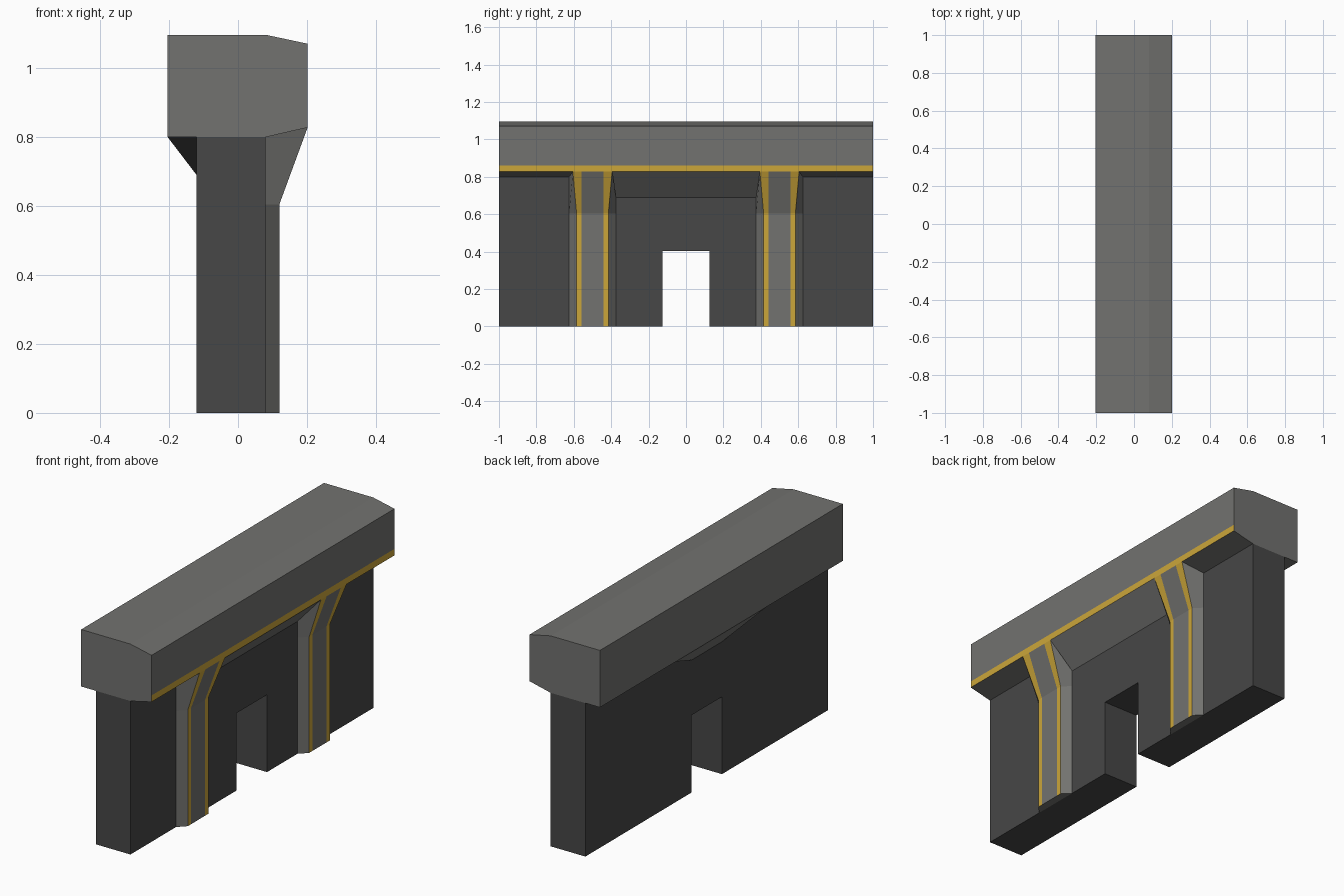
import bpy

if "Cube" in bpy.data.objects:
    bpy.data.objects.remove(bpy.data.objects["Cube"])


def material(name, rgb):
    m = bpy.data.materials.new(name)
    m.diffuse_color = (*rgb, 1.0)
    m.use_nodes = True
    m.node_tree.nodes["Principled BSDF"].inputs["Base Color"].default_value = m.diffuse_color
    return m


GREY = material("light grey metal", (0.168, 0.168, 0.160))
DARK = material("dark grey panel", (0.063, 0.063, 0.063))
GOLD = material("gold trim", (0.60, 0.38, 0.042))


def build(name, verts, faces, mats, rule=None):
    """Make a flat-shaded object; rule(centre, normal) picks the material index."""
    me = bpy.data.meshes.new(name)
    me.from_pydata(verts, [], faces)
    for m in mats:
        me.materials.append(m)
    me.update()
    import bmesh
    bm = bmesh.new()
    bm.from_mesh(me)
    bmesh.ops.recalc_face_normals(bm, faces=bm.faces)
    if rule:
        for f in bm.faces:
            f.material_index = rule(f.calc_center_median(), f.normal)
    bm.to_mesh(me)
    bm.free()
    ob = bpy.data.objects.new(name, me)
    bpy.context.collection.objects.link(ob)
    return ob


def loft(name, rings, mats, rule=None):
    """Join closed rings of equal length and cap both ends."""
    n = len(rings[0])
    verts = [p for r in rings for p in r]
    faces = [tuple(range(n)), tuple(range(len(verts) - n, len(verts)))]
    for k in range(len(rings) - 1):
        for i in range(n):
            j = (i + 1) % n
            faces.append((k * n + i, k * n + j, (k + 1) * n + j, (k + 1) * n + i))
    return build(name, verts, faces, mats, rule)


# Wall with doorway: outline in y, z pushed through the thickness
wall = [(-1, 0), (-0.125, 0), (-0.125, 0.403), (0.125, 0.403),
        (0.125, 0), (1, 0), (1, 0.8), (-1, 0.8)]
loft("wall", [[(x, y, z) for y, z in wall] for x in (-0.12, 0.08)], [DARK])

# Top beam with a gold strip along the lower front edge
beam = [(-0.204, 0.80), (0.08, 0.80), (0.202, 0.828), (0.202, 0.862),
        (0.202, 1.071), (0.08, 1.097), (-0.204, 1.097)]
loft("top_beam", [[(x, y, z) for x, z in beam] for y in (-1, 1)], [GREY, GOLD],
     lambda c, n: int(n.x > 0.9 and c.z < 0.862))

# Two flared pillars, gold on both margins of the front face
LEVELS = [(0, 0.12, 0.085, 0), (0.605, 0.12, 0.085, 0.605), (0.828, 0.202, 0.105, 0.80)]
for side, label in ((-1, "left"), (1, "right")):
    mid = side * 0.5
    rings = []
    for z, x, half, zback in LEVELS:
        rings.append([(0.08, mid - 0.125, zback), (x, mid - half, z),
                      (x, mid - 0.058, z), (x, mid + 0.058, z),
                      (x, mid + half, z), (0.08, mid + 0.125, zback)])
    loft(label + "_pillar", rings, [GREY, GOLD],
         lambda c, n: int(n.x > 0.8 and abs(n.y) < 0.4 and abs(c.y - mid) > 0.05))

# Sloped soffit between the pillars
loft("front_soffit", [[(0.08, s * 0.375, 0.69), (0.202, s * 0.395, 0.828),
                       (0.08, s * 0.375, 0.80)] for s in (-1, 1)], [GREY])

# Sloped support under the rear overhang, widening towards the beam
loft("rear_soffit", [[(-0.12, s * 0.125, 0.69), (-0.204, s * 0.375, 0.80),
                      (-0.12, s * 0.375, 0.80)] for s in (-1, 1)], [GREY, DARK],
     lambda c, n: int(abs(n.y) > 0.2))
